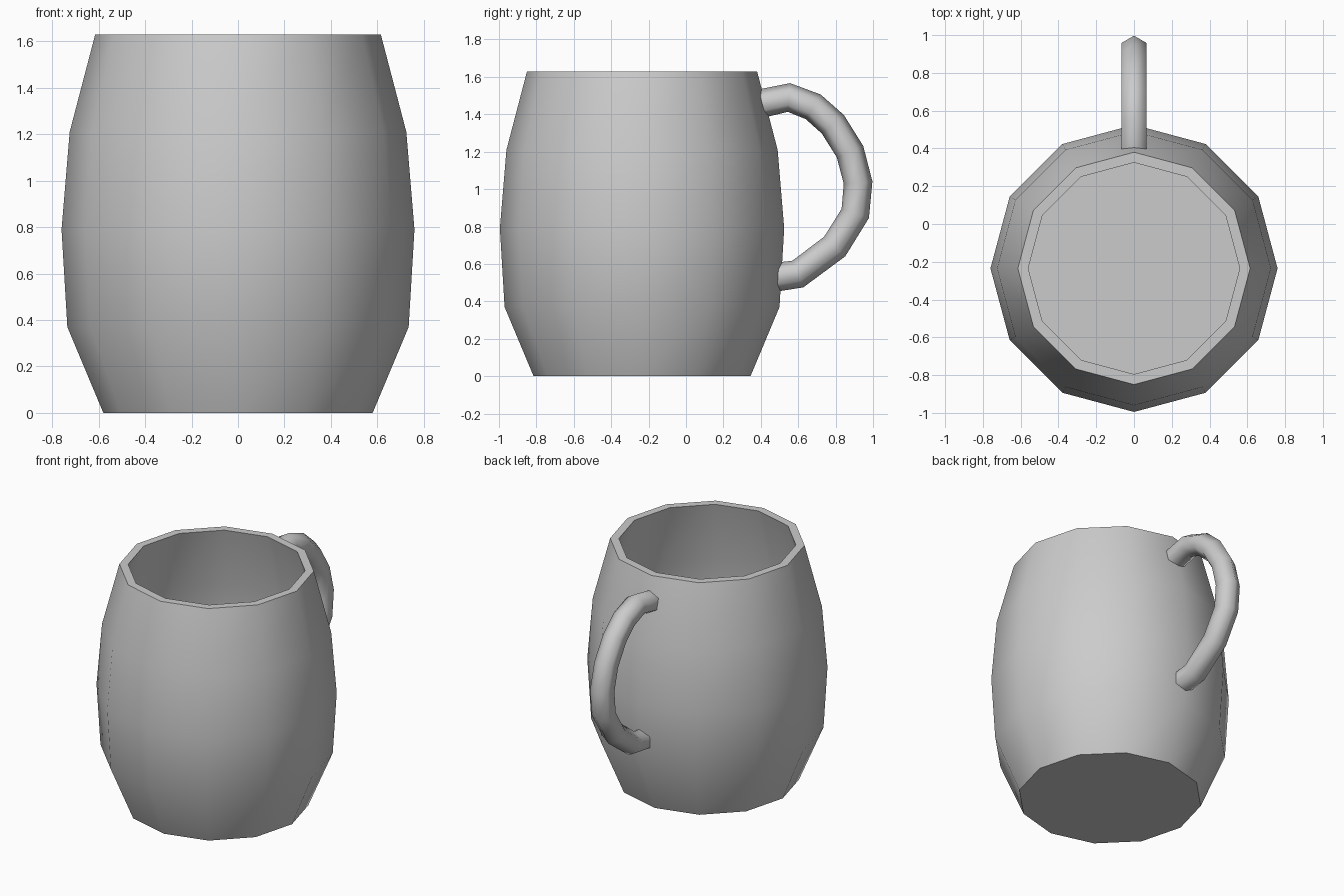
import bpy, bmesh, math
from mathutils import Vector

if "Cube" in bpy.data.objects:
    bpy.data.objects.remove(bpy.data.objects["Cube"])

CY = -0.235  # centre of the cup in y


def make_object(name, bm, angle):
    bmesh.ops.recalc_face_normals(bm, faces=bm.faces)
    mesh = bpy.data.meshes.new(name)
    bm.to_mesh(mesh)
    bm.free()
    ob = bpy.data.objects.new(name, mesh)
    bpy.context.collection.objects.link(ob)
    bpy.ops.object.select_all(action='DESELECT')
    ob.select_set(True)
    bpy.context.view_layer.objects.active = ob
    bpy.ops.object.shade_smooth_by_angle(angle=math.radians(angle))
    return ob


def skin(rings):
    """Bridge rings of points and cap both ends."""
    bm = bmesh.new()
    vs = [[bm.verts.new(p) for p in ring] for ring in rings]
    n = len(vs[0])
    for a, b in zip(vs, vs[1:]):
        for i in range(n):
            j = (i + 1) % n
            bm.faces.new((a[i], a[j], b[j], b[i]))
    bm.faces.new(vs[0])
    bm.faces.new(vs[-1])
    return bm


# Cup: outer wall, rim, inner wall and floor as one 12-sided profile
profile = [(0.58, 0), (0.735, 0.37), (0.76, 0.79), (0.725, 1.21), (0.615, 1.63),
           (0.56, 1.63), (0.67, 1.20), (0.704, 0.79), (0.68, 0.38), (0.56, 0.06)]
rings = [[(r * math.cos(math.tau * i / 12), CY + r * math.sin(math.tau * i / 12), z)
          for i in range(12)] for r, z in profile]
make_object("cup", skin(rings), 50)

# Handle: hexagonal tube swept along a curve in the y-z plane
path = [Vector((0, y, z)) for y, z in [
    (0.39, 1.455), (0.55, 1.49), (0.68, 1.44), (0.785, 1.347), (0.877, 1.2),
    (0.92, 1.035), (0.905, 0.87), (0.795, 0.693), (0.598, 0.546), (0.485, 0.53)]]
side = Vector((1, 0, 0))
rings = []
for k, p in enumerate(path):
    before = (p - path[max(k - 1, 0)]).normalized()
    after = (path[min(k + 1, len(path) - 1)] - p).normalized()
    out = side.cross((before + after).normalized())
    rings.append([p + 0.077 * (math.cos(math.tau * i / 6) * out +
                               math.sin(math.tau * i / 6) * side) for i in range(6)])
make_object("handle", skin(rings), 75)
